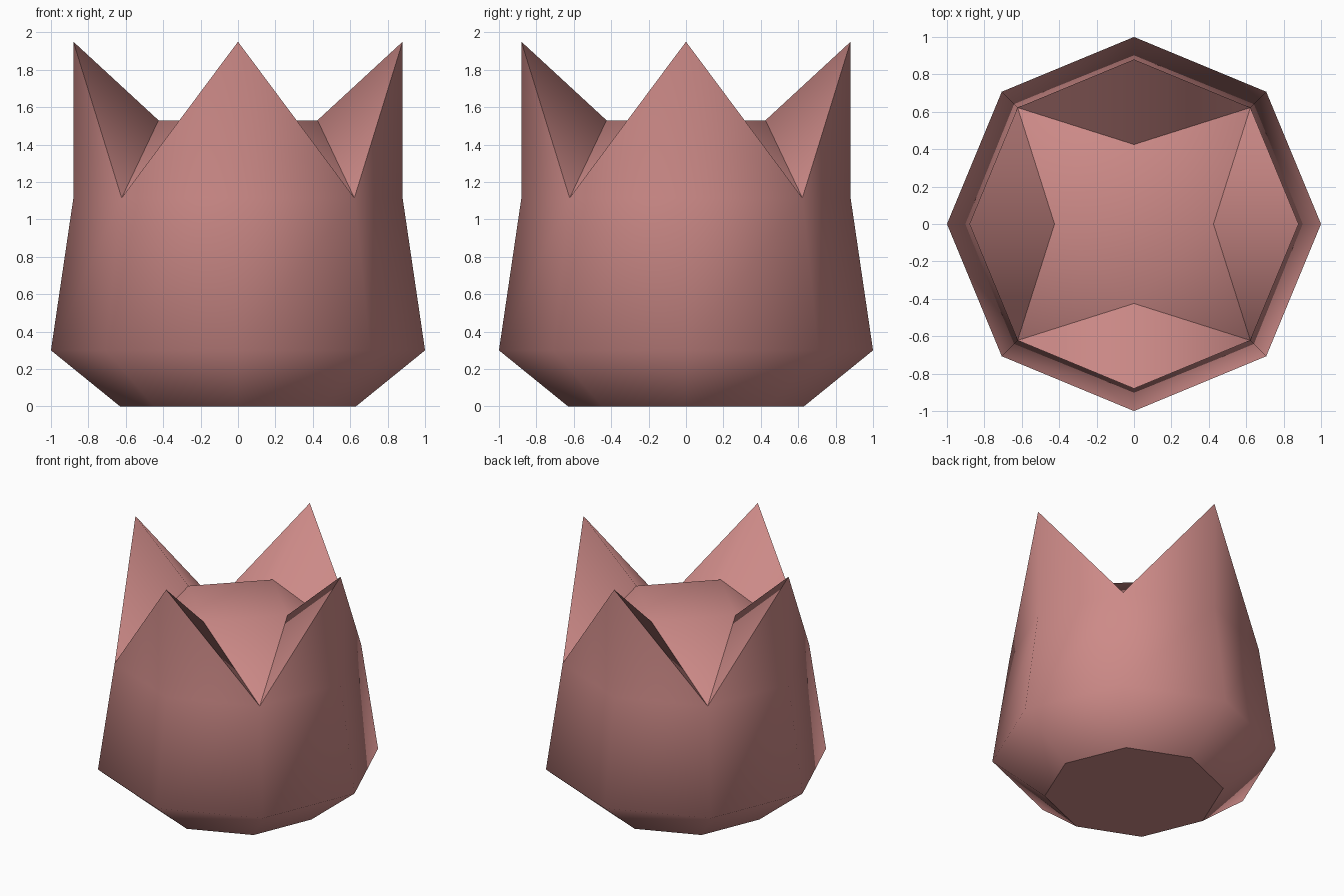
import bpy
import bmesh
from math import cos, sin, pi
from mathutils import Vector

cube = bpy.data.objects.get("Cube")
if cube:
    bpy.data.objects.remove(cube, do_unlink=True)

# Single dusty pink colour
PINK = (0.61, 0.255, 0.245, 1.0)
pink = bpy.data.materials.new("dusty_pink")
pink.use_nodes = True
pink.diffuse_color = PINK
pink.node_tree.nodes["Principled BSDF"].inputs["Base Color"].default_value = PINK

SIDES = 8
RIM_R, RIM_Z, TIP_Z = 0.88, 1.115, 1.95
CROWN_R, CROWN_Z = 0.425, 1.53


def polar(radius, step, z):
    angle = step * 2 * pi / SIDES
    return Vector((radius * cos(angle), radius * sin(angle), z))


def ring(radius, z, steps=range(SIDES)):
    return [polar(radius, s, z) for s in steps]


def build(name, faces):
    """Make one smooth part from faces given as lists of points."""
    bm = bmesh.new()
    for points in faces:
        bm.faces.new([bm.verts.new(p) for p in points])
    bmesh.ops.remove_doubles(bm, verts=bm.verts, dist=0.0001)
    for face in bm.faces:
        face.smooth = True
    mesh = bpy.data.meshes.new(name)
    bm.to_mesh(mesh)
    bm.free()
    mesh.materials.append(pink)
    obj = bpy.data.objects.new(name, mesh)
    bpy.context.collection.objects.link(obj)
    return obj


# Outer wall: three octagonal rings, with a petal rising on each side
levels = [ring(0.63, 0), ring(1.0, 0.3), ring(RIM_R, RIM_Z)]
wall = []
for low, high in zip(levels, levels[1:]):
    for i in range(SIDES):
        j = (i + 1) % SIDES
        wall.append([low[i], low[j], high[j], high[i]])
rim = levels[-1]
for i in range(0, SIDES, 2):
    tip = polar(RIM_R, i, TIP_Z)
    wall.append([rim[i], rim[(i + 1) % SIDES], tip])
    wall.append([rim[i - 1], rim[i], tip])
build("outer_wall", wall)

# Flat base
build("base", [levels[0][::-1]])

# Ridged inner side of each petal
names = {0: "left", 2: "back", 4: "right", 6: "front"}
for i, side in names.items():
    tip = polar(RIM_R, i, TIP_Z)
    inner = polar(CROWN_R, i, CROWN_Z)
    before, after = rim[i - 1], rim[(i + 1) % SIDES]
    build(side + "_petal_inside", [[tip, after, inner], [tip, inner, before]])

# Crown: flat square top with a slope running down to each corner
square = ring(CROWN_R, CROWN_Z, range(0, SIDES, 2))
crown = [square]
for k in range(4):
    crown.append([square[k], rim[2 * k + 1], square[(k + 1) % 4]])
build("crown_top", crown)
